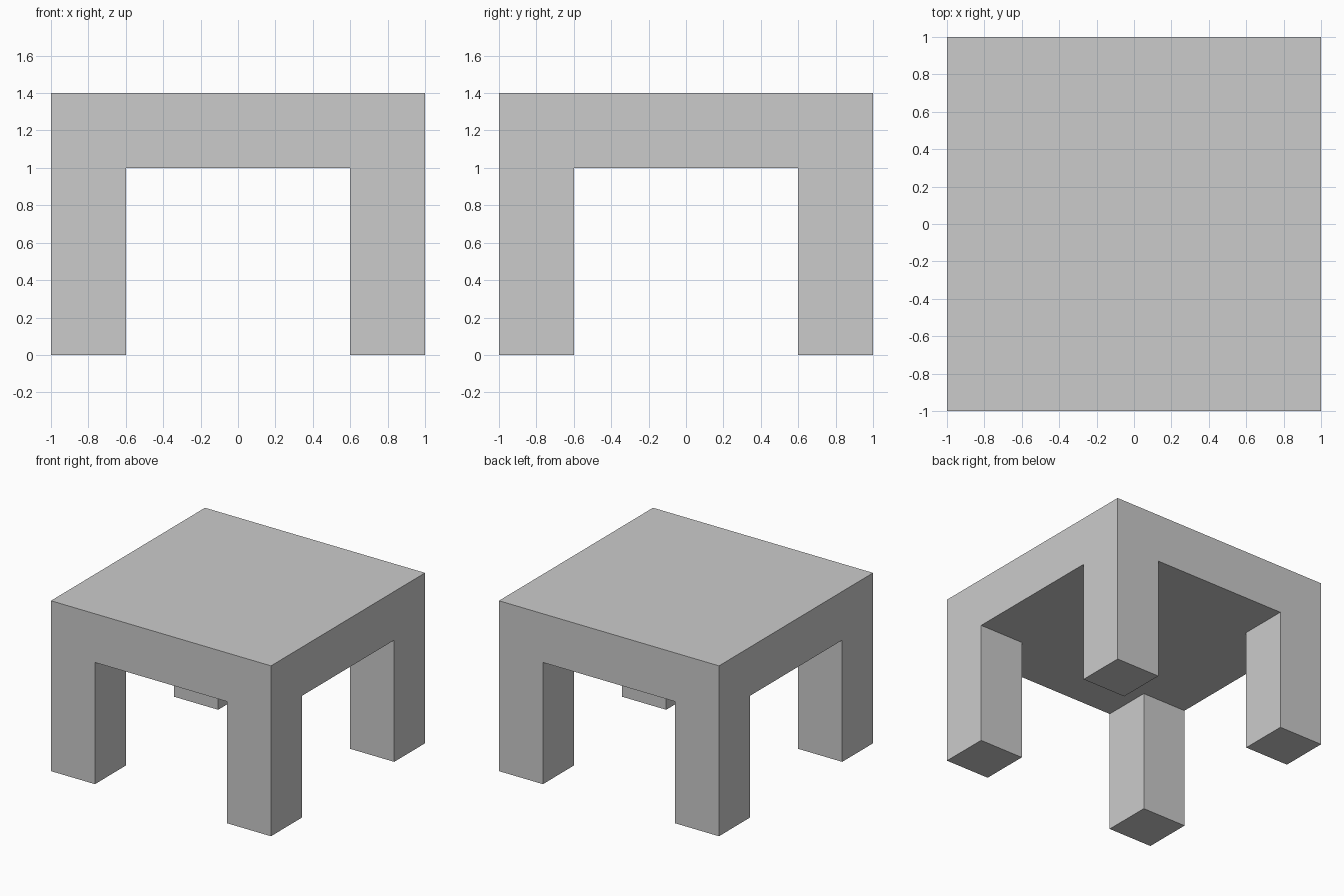
import bpy
import bmesh

if "Cube" in bpy.data.objects:
    bpy.data.objects.remove(bpy.data.objects["Cube"])

HALF, INNER = 1.0, 0.6      # outer half width, inner face of the legs
UNDERSIDE, TOP = 1.0, 1.4   # slab heights

bm = bmesh.new()

# Underside of the slab: 3 x 3 grid whose corner cells become the legs
cuts = (-HALF, -INNER, INNER, HALF)
grid = [[bm.verts.new((x, y, UNDERSIDE)) for x in cuts] for y in cuts]
cells = {(i, j): bm.faces.new((grid[j][i], grid[j + 1][i],
                               grid[j + 1][i + 1], grid[j][i + 1]))
         for i in range(3) for j in range(3)}


def extrude(faces, dz, keep):
    """Extrude faces vertically, optionally keeping the originals."""
    res = bmesh.ops.extrude_face_region(bm, geom=faces, use_keep_orig=keep)
    verts = [g for g in res["geom"] if isinstance(g, bmesh.types.BMVert)]
    bmesh.ops.translate(bm, verts=verts, vec=(0, 0, dz))


# Slab thickness
extrude(list(cells.values()), TOP - UNDERSIDE, True)

# Four legs, flush with the slab edges
for i in (0, 2):
    for j in (0, 2):
        extrude([cells[i, j]], -UNDERSIDE, False)

# Clean flat faces with outward normals
bmesh.ops.recalc_face_normals(bm, faces=bm.faces[:])
bmesh.ops.dissolve_limit(bm, angle_limit=0.01, verts=bm.verts[:], edges=bm.edges[:])

mesh = bpy.data.meshes.new("table")
bm.to_mesh(mesh)
bm.free()
bpy.context.collection.objects.link(bpy.data.objects.new("table", mesh))
